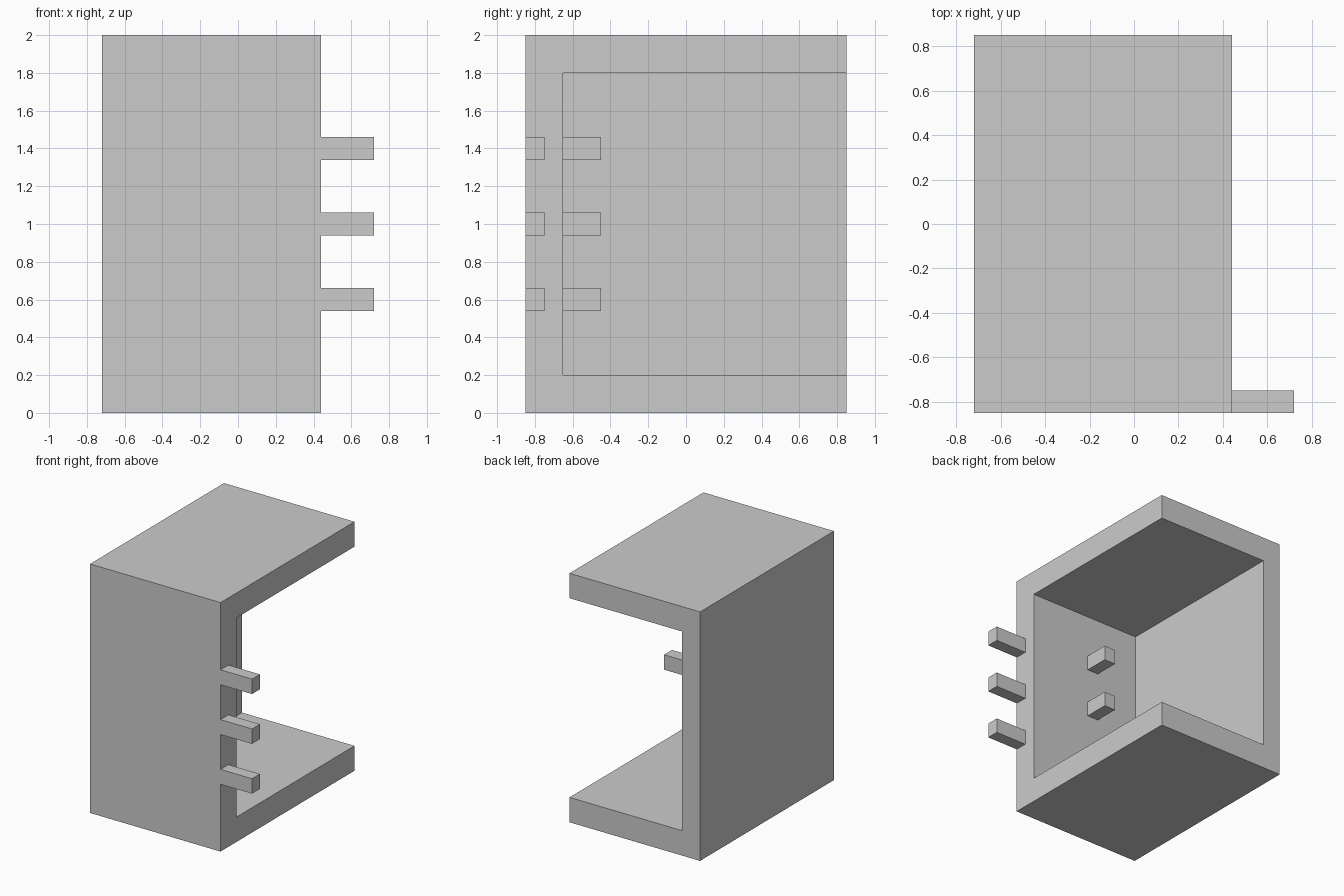
import bpy
import bmesh

if "Cube" in bpy.data.objects:
    bpy.data.objects.remove(bpy.data.objects["Cube"])

grey = bpy.data.materials.new("light grey")
grey.diffuse_color = (0.6, 0.6, 0.6, 1.0)
grey.use_nodes = True
grey.node_tree.nodes["Principled BSDF"].inputs["Base Color"].default_value = grey.diffuse_color

X0, X1 = -0.72, 0.44      # housing width
Y0, Y1 = -0.85, 0.85      # housing depth


def finish(name, bm):
    bmesh.ops.recalc_face_normals(bm, faces=bm.faces)
    mesh = bpy.data.meshes.new(name)
    bm.to_mesh(mesh)
    bm.free()
    mesh.materials.append(grey)
    obj = bpy.data.objects.new(name, mesh)
    bpy.context.collection.objects.link(obj)
    return obj


def box(name, lo, hi):
    bm = bmesh.new()
    bmesh.ops.create_cube(bm, size=1.0)
    for v in bm.verts:
        v.co = [(a + b) / 2 + c * (b - a) for a, b, c in zip(lo, hi, v.co)]
    return finish(name, bm)


# Housing: a block hollowed out from the right and back sides
housing = box("housing", (X0, Y0, 0), (X1, Y1, 2))
cutter = box("cavity_cutter", (-0.56, -0.65, 0.2), (1.2, 1.2, 1.8))
cutter.hide_render = True
mod = housing.modifiers.new("cavity", 'BOOLEAN')
mod.operation = 'DIFFERENCE'
mod.solver = 'EXACT'
mod.object = cutter

# Apply the cut and remove the helper
bpy.context.view_layer.update()
graph = bpy.context.evaluated_depsgraph_get()
cut_mesh = bpy.data.meshes.new_from_object(housing.evaluated_get(graph))
housing.modifiers.clear()
housing.data = cut_mesh
bpy.data.objects.remove(cutter)

# Three pegs on the right edge and three behind the front wall
for i, z in enumerate((0.6, 1.0, 1.4), 1):
    box(f"side_peg_{i}", (X1, Y0, z - 0.06), (0.72, -0.75, z + 0.06))
    box(f"inner_peg_{i}", (-0.19, -0.65, z - 0.06), (-0.09, -0.45, z + 0.06))
